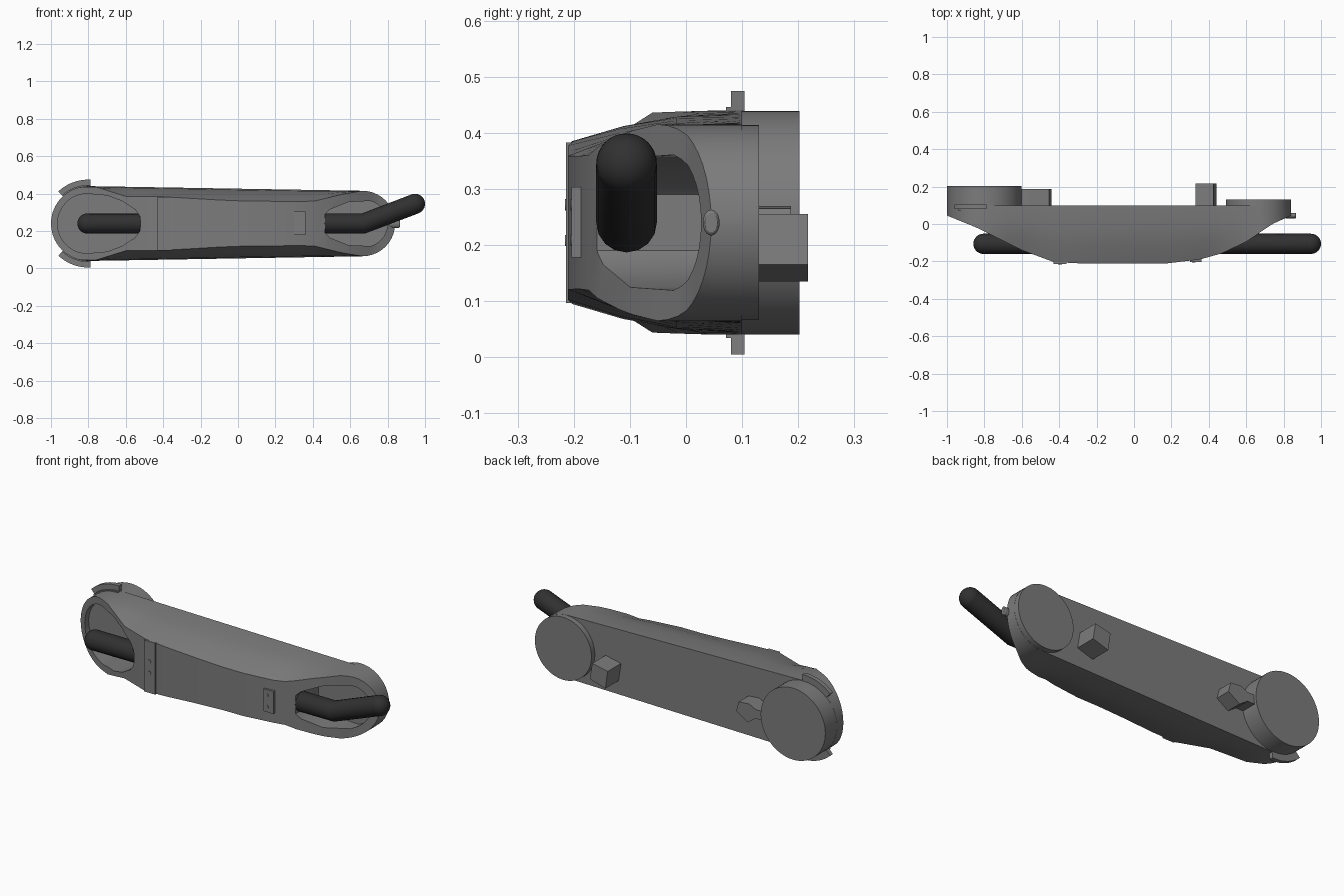
import bpy, bmesh, math

cube = bpy.data.objects.get("Cube")
if cube:
    bpy.data.objects.remove(cube, do_unlink=True)

CZ = 0.24          # height of the centre line
LX, LR = -0.80, 0.20    # large end: centre and radius
RX, RR = 0.665, 0.175   # small end: centre and radius


def material(name, v):
    m = bpy.data.materials.new(name)
    m.use_nodes = True
    m.diffuse_color = (v, v, v, 1)
    m.node_tree.nodes["Principled BSDF"].inputs["Base Color"].default_value = (v, v, v, 1)
    return m


GREY = material("mid_grey", 0.2)
DARK = material("dark_grey", 0.03)


def smooth(ob):
    bpy.ops.object.select_all(action='DESELECT')
    ob.select_set(True)
    bpy.context.view_layer.objects.active = ob
    bpy.ops.object.shade_smooth_by_angle(angle=math.radians(25))


def finish(name, bm, mat=GREY):
    bmesh.ops.recalc_face_normals(bm, faces=bm.faces)
    me = bpy.data.meshes.new(name)
    bm.to_mesh(me)
    bm.free()
    me.materials.append(mat)
    ob = bpy.data.objects.new(name, me)
    bpy.context.collection.objects.link(ob)
    smooth(ob)
    return ob


def loft(name, rings, mat=GREY):
    bm = bmesh.new()
    loops = [[bm.verts.new(p) for p in r] for r in rings]
    n = len(loops[0])
    for a, b in zip(loops, loops[1:]):
        for i in range(n):
            j = (i + 1) % n
            bm.faces.new((a[i], a[j], b[j], b[i]))
    bm.faces.new(loops[0])
    bm.faces.new(loops[-1])
    return finish(name, bm, mat)


def prism(name, pts, y0, y1, mat=GREY):
    return loft(name, [[(x, y, z) for x, z in pts] for y in (y0, y1)], mat)


def arc(cx, r, a0, a1, n):
    steps = [math.radians(a0 + (a1 - a0) * i / n) for i in range(n + 1)]
    return [(cx + r * math.cos(a), CZ + r * math.sin(a)) for a in steps]


def rect(x0, x1, z0, z1):
    return [(x0, z0), (x1, z0), (x1, z1), (x0, z1)]


def interp(table, x):
    for (xa, ya), (xb, yb) in zip(table, table[1:]):
        if x <= xb:
            return ya + (yb - ya) * max(0, x - xa) / (xb - xa)
    return table[-1][1]


# Body: lofted along x, bevelled towards the front
FRONT = [(-1, .045), (-.84, -.02), (-.6, -.14), (-.43, -.203), (-.3, -.21), (.18, -.21),
         (.35, -.19), (.47, -.157), (.6, -.095), (.74, 0), (.84, .045)]
FACE = [(-.76, .196), (-.6, .145), (-.43, .145), (0, .12), (.4, .118), (.55, .155), (.66, .175)]


def half_width(x):
    if x < LX:
        return math.sqrt(max(LR ** 2 - (x - LX) ** 2, 1e-5))
    if x > RX:
        return math.sqrt(max(RR ** 2 - (x - RX) ** 2, 1e-5))
    return LR + (RR - LR) * (x - LX) / (RX - LX)


def section(x):
    w, f = half_width(x), interp(FRONT, x)
    wf = min(w, interp(FACE, x))
    side = [(f + (0.1 - f) * t, wf + (w - wf) * k)
            for t, k in ((0, 0), (.3, .55), (.62, .9), (1, 1))]
    return ([(x, y, CZ + h) for y, h in side] +
            [(x, y, CZ - h) for y, h in reversed(side)])


angles = [math.radians(a) for a in range(0, 90, 9)]
stations = [LX - LR * math.cos(a) for a in angles]
stations += [LX, -.76, -.68, -.6, -.52, -.43, -.3, -.1, .05, .18, .27, .35, .41, .47, .55, .6, RX]
stations += [RX + RR * math.cos(a) for a in reversed(angles)]
body = loft("body", [section(x) for x in stations])

# Hollow pockets in both ends
left_pocket = arc(LX - .005, .16, 75, 285, 20) + [(-.7, .09), (-.62, .12), (-.55, .165), (-.525, .2),
                                                (-.52, .24), (-.525, .28), (-.55, .315), (-.62, .36), (-.7, .39)]
right_pocket = arc(RX + .01, .125, -75, 75, 14) + [(.59, .355), (.49, .315), (.465, .29),
                                                 (.465, .19), (.49, .165), (.59, .125)]
for pts, floor in ((left_pocket, .065), (right_pocket, .045)):
    cutter = prism("pocket_cutter", pts, -.5, floor)
    cutter.hide_render = True
    mod = body.modifiers.new("pocket", 'BOOLEAN')
    mod.operation, mod.solver, mod.object = 'DIFFERENCE', 'EXACT', cutter
    bpy.context.view_layer.objects.active = body
    bpy.ops.object.modifier_apply(modifier=mod.name)
    bpy.data.objects.remove(cutter, do_unlink=True)
smooth(body)

# Round rear mounts
prism("large_mount", arc(LX, LR - .001, 0, 354.375, 63), .07, .202)
prism("small_mount", arc(RX, RR - .001, 0, 354.375, 63), .06, .13)

# Rear lugs
prism("square_lug", [(.425, .255), (.44, .165), (.345, .135), (.33, .235)], .09, .217)
prism("hook_lug", [(-.65, .2), (-.56, .2), (-.51, .165), (-.44, .21), (-.455, .265),
                   (-.52, .27), (-.56, .25), (-.65, .25)], .09, .187)

# Curved ears above and below the large end
for name, s in (("upper_ear", 1), ("lower_ear", -1)):
    prism(name, arc(LX, .235, s * 87, s * 133, 10) + arc(LX, .185, s * 133, s * 87, 10), .08, .104)
    prism(name + "_lip", arc(LX, .206, s * 87, s * 133, 10) + arc(LX, .185, s * 133, s * 87, 10), .071, .09)

# Peg on the small end
bpy.ops.mesh.primitive_cylinder_add(vertices=24, radius=.023, depth=.06,
                                    location=(.836, .045, CZ), rotation=(0, math.pi / 2, 0))
peg = bpy.context.object
peg.name = "end_peg"
peg.scale.x, peg.scale.y = 1, .65
peg.data.materials.append(GREY)
bev = peg.modifiers.new("round", 'BEVEL')
bev.width, bev.segments = .006, 2
smooth(peg)

# Front plates and their bolts
prism("left_plate", rect(-.43, -.36, CZ - .143, CZ + .143), -.214, -.19)
prism("right_plate", rect(.3, .36, .178, .303), -.204, -.17)
for i, (x, y) in enumerate(((-.395, -.214), (.32, -.204))):
    for dz in (-.032, .032):
        ring = [(px, pz + dz) for px, pz in arc(x, .01, 0, 330, 11)]
        prism("bolt_%d" % i, ring, y - .002, y + .01)

# Bent dark bar running through the body, with rounded ends
R, BY = .054, -.106
path = [(-.805, BY, CZ), (.67, BY, CZ), (.946, BY, .345)]
curve = bpy.data.curves.new("handle_bar", 'CURVE')
curve.dimensions = '3D'
curve.bevel_depth, curve.bevel_resolution = R, 6
spline = curve.splines.new('POLY')
spline.points.add(len(path) - 1)
for p, co in zip(spline.points, path):
    p.co = (*co, 1)
curve.materials.append(DARK)
bar = bpy.data.objects.new("handle_bar", curve)
bpy.context.collection.objects.link(bar)
bpy.ops.object.select_all(action='DESELECT')
bar.select_set(True)
bpy.context.view_layer.objects.active = bar
bpy.ops.object.convert(target='MESH')
smooth(bpy.context.object)
for name, co in (("bar_left_end", path[0]), ("bar_right_end", path[-1])):
    bpy.ops.mesh.primitive_uv_sphere_add(segments=32, ring_count=16, radius=R, location=co)
    end = bpy.context.object
    end.name = name
    end.data.materials.append(DARK)
    smooth(end)
